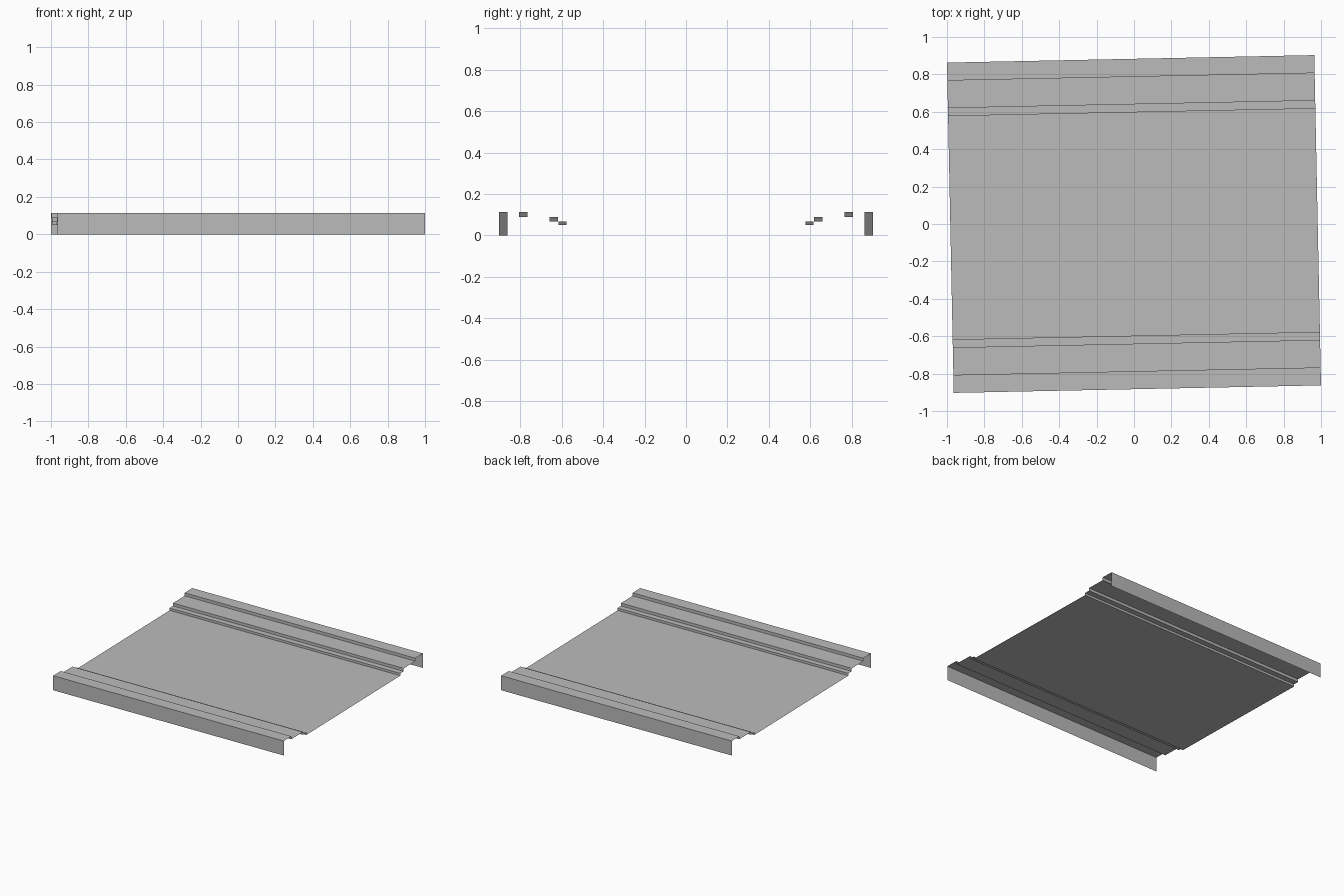
import bpy
import bmesh
from math import atan2
from mathutils import Matrix

cube = bpy.data.objects.get("Cube")
if cube:
    bpy.data.objects.remove(cube, do_unlink=True)

HALF_LENGTH = 0.982
SKEW = atan2(0.04, 1.96)  # slight turn of the whole panel about z

# Plain grey sheet metal
grey = bpy.data.materials.new("sheet grey")
grey.use_nodes = True
colour = (0.5, 0.5, 0.5, 1)
grey.diffuse_color = colour
grey.node_tree.nodes["Principled BSDF"].inputs["Base Color"].default_value = colour

# Half cross-section (y, z): outer flange, then steps down to the recess
half = [(0.883, 0.0), (0.883, 0.113), (0.787, 0.113), (0.787, 0.09),
        (0.64, 0.09), (0.64, 0.068), (0.597, 0.068), (0.597, 0.05)]
profile = [(-y, z) for y, z in half] + half[::-1]

# Folded panel: the cross-section swept along x
bm = bmesh.new()
ends = [[bm.verts.new((x, y, z)) for y, z in profile]
        for x in (-HALF_LENGTH, HALF_LENGTH)]
for i in range(len(profile) - 1):
    bm.faces.new((ends[0][i], ends[1][i], ends[1][i + 1], ends[0][i + 1]))
bmesh.ops.rotate(bm, verts=bm.verts, cent=(0, 0, 0),
                 matrix=Matrix.Rotation(SKEW, 3, "Z"))

mesh = bpy.data.meshes.new("folded_panel")
bm.to_mesh(mesh)
bm.free()
mesh.materials.append(grey)
panel = bpy.data.objects.new("folded_panel", mesh)
bpy.context.collection.objects.link(panel)
